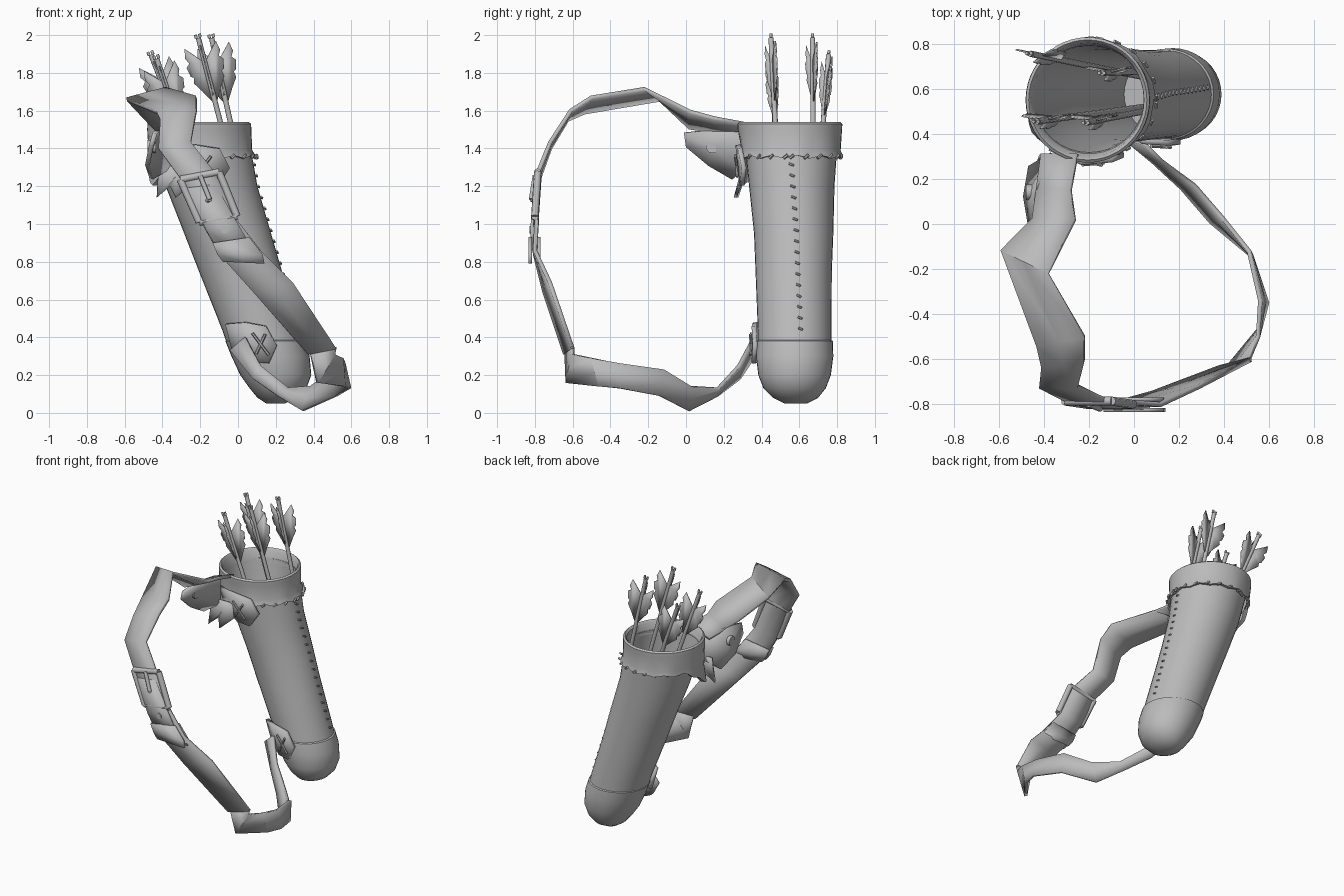
import bpy, bmesh, math
from mathutils import Vector

grey = bpy.data.materials.new("worn_leather_grey")
grey.diffuse_color = (0.5, 0.5, 0.5, 1)
V = Vector


def finish(name, bm, thick=0, angle=35):
    bmesh.ops.recalc_face_normals(bm, faces=bm.faces)
    me = bpy.data.meshes.new(name)
    bm.to_mesh(me)
    bm.free()
    ob = bpy.data.objects.new(name, me)
    bpy.context.collection.objects.link(ob)
    me.materials.append(grey)
    bpy.ops.object.select_all(action='DESELECT')
    ob.select_set(True)
    bpy.context.view_layer.objects.active = ob
    bpy.ops.object.shade_smooth_by_angle(angle=math.radians(angle))
    if thick:
        m = ob.modifiers.new("thickness", 'SOLIDIFY')
        m.thickness, m.offset = thick, 0
    return ob


def loft(name, rings, n=36, bend=None, ends=(False, False)):
    """Join elliptical rings (z, cx, cy, rx, ry); bend gives (outward, up) offsets."""
    bm = bmesh.new()
    rows = []
    for i, (z, cx, cy, rx, ry) in enumerate(rings):
        row = []
        for k in range(n):
            a = 2 * math.pi * k / n
            out, up = bend(i, a) if bend else (0, 0)
            row.append(bm.verts.new((cx + (rx + out) * math.cos(a),
                                     cy + (ry + out) * math.sin(a), z + up)))
        rows.append(row)
    for r, s in zip(rows, rows[1:]):
        for k in range(n):
            bm.faces.new((r[k], r[(k + 1) % n], s[(k + 1) % n], s[k]))
    for flag, row in zip(ends, (rows[0], rows[-1])):
        if flag:
            bm.faces.new(row)
    return finish(name, bm, angle=40)


def rods(name, segs, n=8):
    """Round rods given as (start, end, radius)."""
    bm = bmesh.new()
    for p, q, r in segs:
        p, q = V(p), V(q)
        d = q - p
        rot = d.to_track_quat('Z', 'Y').to_matrix().to_4x4()
        rot.translation = (p + q) / 2
        bmesh.ops.create_cone(bm, cap_ends=True, segments=n, radius1=r, radius2=r,
                              depth=d.length, matrix=rot)
    return finish(name, bm, angle=50)


def ribbon(name, pairs, thick):
    """Band through pairs of edge points."""
    bm = bmesh.new()
    rows = [[bm.verts.new(V(a).lerp(V(b), t)) for t in (0, 0.5, 1)] for a, b in pairs]
    for r, s in zip(rows, rows[1:]):
        for k in (0, 1):
            bm.faces.new((r[k], r[k + 1], s[k + 1], s[k]))
    return finish(name, bm, thick, 30)


def fan(name, centre, pts, thick):
    """Plate of triangles around a centre point."""
    bm = bmesh.new()
    c = bm.verts.new(centre)
    vs = [bm.verts.new(p) for p in pts]
    for k in range(len(vs)):
        bm.faces.new((c, vs[k], vs[(k + 1) % len(vs)]))
    return finish(name, bm, thick, 30)


# leaning quiver tube, open at the top with an inner wall
tube = [(0.36, 0.147, 0.575, 0.203, 0.195), (0.44, 0.122, 0.575, 0.206, 0.195),
        (0.75, 0.013, 0.57, 0.22, 0.202), (0.95, -0.055, 0.57, 0.23, 0.21),
        (1.2, -0.14, 0.56, 0.243, 0.226), (1.47, -0.2, 0.555, 0.255, 0.25)]
inner = [(z, cx, cy, rx - 0.012, ry - 0.012) for z, cx, cy, rx, ry in reversed(tube)]
loft("quiver_tube", tube + inner, ends=(False, True))

# rounded end cap
loft("end_cap", [(0.385, 0.14, 0.575, 0.203, 0.195), (0.38, 0.143, 0.575, 0.21, 0.202),
                 (0.3, 0.172, 0.575, 0.207, 0.205), (0.2, 0.2, 0.575, 0.188, 0.192),
                 (0.13, 0.212, 0.575, 0.15, 0.165), (0.08, 0.208, 0.58, 0.105, 0.12),
                 (0.05, 0.2, 0.58, 0.05, 0.06)], ends=(False, True))


# folded cuff with a crimped hem, flaring down at the front left
def hem(i, a):
    d = (a - math.radians(210) + math.pi) % (2 * math.pi) - math.pi
    s = max(0, 1 - abs(d) / 0.85)
    w = (1, 1, 0.45, 0, 0, 0, 0, 0)[i]
    return (0.02 * s + 0.004 * math.sin(a * 9)) * w, (-0.15 * s + 0.008 * math.sin(a * 12)) * w


loft("cuff", [(1.355, -0.185, 0.555, 0.255, 0.252), (1.355, -0.19, 0.555, 0.28, 0.273),
              (1.39, -0.197, 0.555, 0.272, 0.262), (1.5, -0.205, 0.55, 0.276, 0.276),
              (1.53, -0.205, 0.55, 0.274, 0.278), (1.54, -0.205, 0.55, 0.262, 0.266),
              (1.525, -0.205, 0.55, 0.249, 0.253), (1.44, -0.195, 0.555, 0.24, 0.235)],
     n=48, bend=hem)


def surf(z, a, off=0.0):
    """Point on the tube wall at height z and angle a in degrees."""
    a = math.radians(a)
    z0 = min(max(z, 0.36), 1.47)
    for p, q in zip(tube, tube[1:]):
        if z0 <= q[0]:
            t = (z0 - p[0]) / (q[0] - p[0])
            cx, cy, rx, ry = (p[j] + (q[j] - p[j]) * t for j in (1, 2, 3, 4))
            break
    cx -= 0.25 * (z - z0)
    return V((cx + (rx + off) * math.cos(a), cy + (ry + off) * math.sin(a), z))


# side seam stitches and cuff hem knots
rods("seam_stitches", [(surf(1.32 - i * 0.058, 357 + i * 0.6, 0.003),
                        surf(1.31 - i * 0.058, 363 + i * 0.6, 0.008), 0.006)
                       for i in range(16)], 6)
rods("hem_knots", [(surf(1.348, a - 2, 0.024), surf(1.366, a + 3, 0.027), 0.008)
                   for a in list(range(0, 175, 17)) + list(range(285, 360, 17))], 6)


# pentagon patches with crossed laces
def patch(name, z, a, off, tilt, mark):
    def at(u, v, o):
        c, s = math.cos(tilt), math.sin(tilt)
        return surf(z + u * s + v * c, a + math.degrees((u * c - v * s) / 0.22), off + o)
    outline = [(-0.12, 0.09), (0, 0.11), (0.1, 0.1), (0.135, 0), (0.08, -0.1),
               (0, -0.1), (-0.12, -0.07)]
    fan(name, at(0, 0, 0), [at(u, v, 0) for u, v in outline], 0.025)
    rods(name + "_laces", [(at(-s * 0.03 + mark, 0.055, 0.018),
                            at(s * 0.03 + mark, -0.055, 0.018), 0.008) for s in (-1, 1)], 6)


patch("upper_patch", 1.31, 259, 0.04, -0.1, 0.03)
patch("lower_patch", 0.37, 250, 0.022, -0.1, 0.055)

# folded strap anchor with a rivet
fan("strap_anchor", (-0.46, 0.14, 1.4),
    [(-0.36, 0.3, 1.5), (-0.42, 0.15, 1.5), (-0.44, -0.01, 1.48), (-0.46, 0.0, 1.41),
     (-0.48, 0.12, 1.31), (-0.46, 0.25, 1.24), (-0.36, 0.31, 1.3)], 0.025)
rods("anchor_rivet", [((-0.45, 0.14, 1.41), (-0.478, 0.14, 1.41), 0.035),
                      ((-0.45, 0.14, 1.41), (-0.435, 0.14, 1.41), 0.035)], 14)
fan("anchor_tail", (-0.33, 0.29, 1.25),
    [(-0.42, 0.3, 1.33), (-0.24, 0.29, 1.33), (-0.24, 0.29, 1.22), (-0.33, 0.26, 1.14),
     (-0.36, 0.29, 1.2), (-0.43, 0.27, 1.14)], 0.015)

# long twisting shoulder strap
ribbon("shoulder_strap", [
    ((-0.41, 0.31, 1.475), (-0.25, 0.31, 1.53)), ((-0.43, 0.16, 1.49), (-0.28, 0.15, 1.56)),
    ((-0.45, 0.02, 1.51), (-0.26, 0.02, 1.595)), ((-0.59, -0.12, 1.66), (-0.38, -0.22, 1.715)),
    ((-0.43, -0.54, 1.59), (-0.22, -0.5, 1.67)), ((-0.41, -0.63, 1.55), (-0.22, -0.61, 1.6)),
    ((-0.42, -0.72, 1.4), (-0.25, -0.72, 1.43)), ((-0.29, -0.785, 1.22), (-0.12, -0.785, 1.27)),
    ((-0.19, -0.79, 1.0), (-0.02, -0.79, 1.04)), ((-0.1, -0.8, 0.84), (0.12, -0.8, 0.86)),
    ((0.08, -0.75, 0.64), (0.29, -0.72, 0.69)), ((0.37, -0.64, 0.31), (0.52, -0.6, 0.34))],
    0.022)
ribbon("lower_strap", [
    ((0.38, -0.635, 0.33), (0.52, -0.6, 0.35)), ((0.42, -0.63, 0.16), (0.51, -0.6, 0.31)),
    ((0.56, -0.46, 0.14), (0.55, -0.5, 0.29)), ((0.59, -0.35, 0.13), (0.56, -0.34, 0.26)),
    ((0.52, -0.14, 0.09), (0.51, -0.12, 0.23)), ((0.34, 0.01, 0.012), (0.39, 0.03, 0.14)),
    ((0.21, 0.16, 0.09), (0.27, 0.17, 0.13)), ((0.08, 0.28, 0.18), (0.12, 0.28, 0.25)),
    ((-0.04, 0.38, 0.33), (0.04, 0.36, 0.4))], 0.02)

# buckle frame, prong, overlapping strap end and keeper loop
frame = [(-0.305, -0.785, 1.235), (-0.1, -0.785, 1.275), (-0.005, -0.8, 1.04), (-0.205, -0.8, 1.01)]
rods("buckle", [(p, q, 0.02) for p, q in zip(frame, frame[1:] + frame[:1])]
     + [((-0.2, -0.8, 1.255), (-0.15, -0.82, 1.13), 0.013),
        ((-0.15, -0.82, 1.13), (-0.17, -0.79, 1.12), 0.012)])
ribbon("strap_end", [((-0.27, -0.792, 1.19), (-0.12, -0.792, 1.21)),
                     ((-0.17, -0.815, 0.97), (0.0, -0.815, 1.0)),
                     ((-0.1, -0.815, 0.85), (0.07, -0.815, 0.88))], 0.015)
rods("strap_hole_ring", [((-0.07, -0.81, 0.97), (-0.07, -0.828, 0.97), 0.02)], 12)
for name, y in (("keeper_front", -0.825), ("keeper_back", -0.778)):
    ribbon(name, [((-0.135, y, 0.9), (0.06, y, 0.93)), ((-0.11, y, 0.84), (0.13, y, 0.84)),
                  ((-0.08, y, 0.8), (0.14, y, 0.79))], 0.018)

# arrows: shaft, split nock and three ragged swept vanes
vane = [(0.13, 0.005), (0.04, 0.085), (0.09, 0.095), (0.12, 0.08), (0.14, 0.1),
        (0.19, 0.09), (0.2, 0.075), (0.23, 0.082), (0.28, 0.05), (0.36, 0.005)]
arrows = [((-0.14, 0.67, 1.985), (0.21, 0.68, 0.42)), ((-0.21, 0.45, 1.985), (0.2, 0.53, 0.42)),
          ((-0.46, 0.755, 1.895), (0.1, 0.64, 0.45)), ((-0.43, 0.455, 1.875), (0.05, 0.52, 0.45))]
for i, (top, low) in enumerate(arrows, 1):
    top, low = V(top), V(low)
    d = (low - top).normalized()
    side = d.cross(V((0, 1, 0))).normalized()
    back = side.cross(d)
    rods(f"arrow_shaft_{i}", [(top, low, 0.014)] +
         [(top + side * s, top + side * s - d * 0.02, 0.008) for s in (-0.011, 0.011)])
    bm = bmesh.new()
    for out, k in ((side + back * 0.25, 1), (back * 0.25 - side, 1), (back, -0.4)):
        bm.faces.new([bm.verts.new(top + d * t + out * w * k) for t, w in vane])
    bmesh.ops.triangulate(bm, faces=bm.faces)
    finish(f"arrow_vanes_{i}", bm, 0.007, 30)
